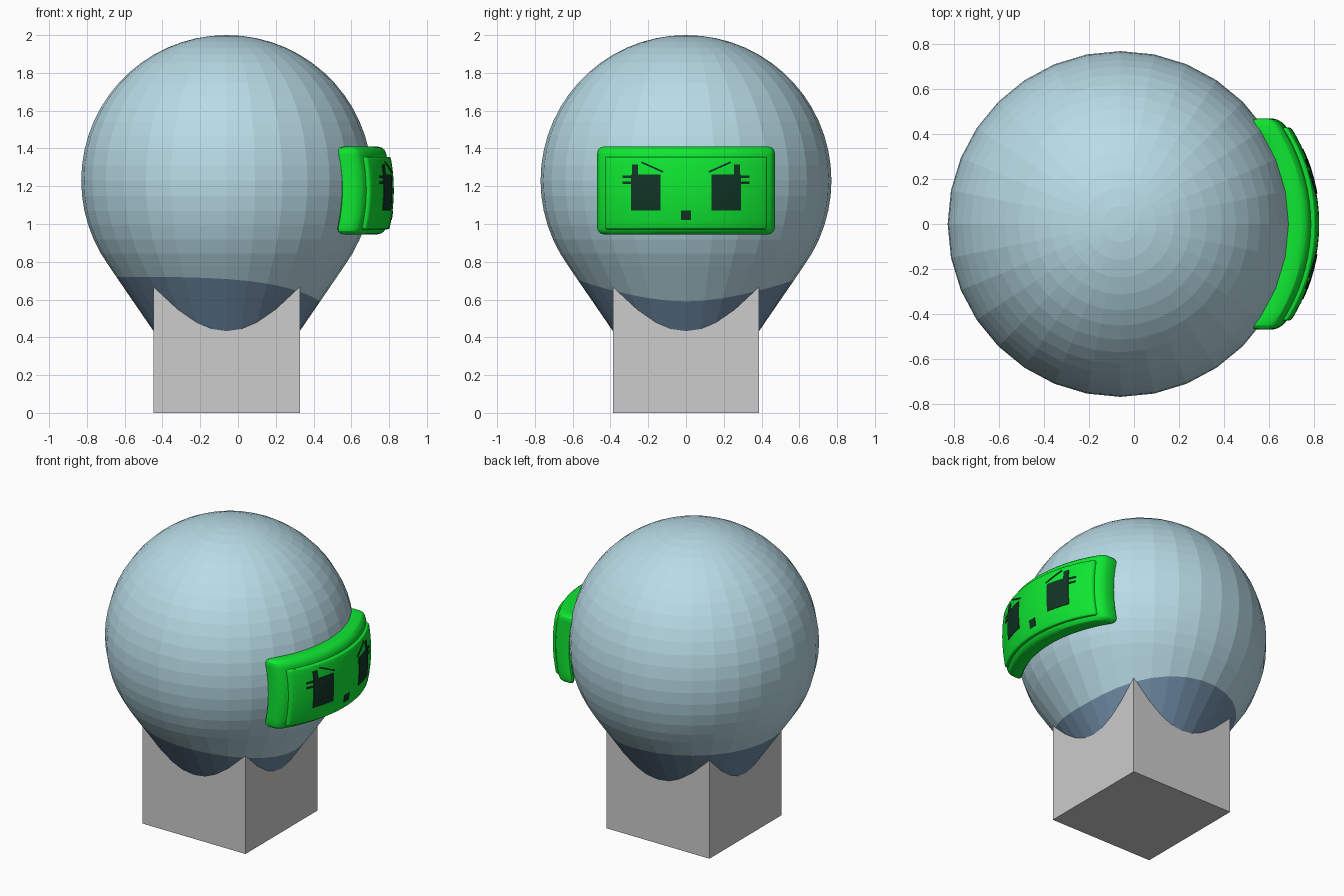
import bpy, bmesh, math
from mathutils import Matrix, Vector

if "Cube" in bpy.data.objects:
    bpy.data.objects.remove(bpy.data.objects["Cube"])


def material(name, rgb):
    m = bpy.data.materials.new(name)
    m.diffuse_color = [((c / 255 + 0.055) / 1.055) ** 2.4 for c in rgb] + [1]
    m.use_nodes = True
    m.node_tree.nodes["Principled BSDF"].inputs["Base Color"].default_value = m.diffuse_color
    return m


PALE = material("pale blue", (184, 219, 230))
SLATE = material("slate blue", (113, 142, 167))
GREY = material("grey", (204, 204, 204))
GREEN = material("bright green", (15, 232, 50))
DARK = material("dark green", (17, 52, 38))


def finish(name, bm, *mats):
    bmesh.ops.recalc_face_normals(bm, faces=bm.faces)
    me = bpy.data.meshes.new(name)
    bm.to_mesh(me)
    bm.free()
    for m in mats:
        me.materials.append(m)
    ob = bpy.data.objects.new(name, me)
    bpy.context.collection.objects.link(ob)
    return ob


def box(bm, lo, hi, turn=0.0):
    """Axis box, optionally turned about x in its own centre."""
    lo, hi = Vector(lo), Vector(hi)
    mat = (Matrix.Translation((lo + hi) / 2) @ Matrix.Rotation(turn, 4, 'X')
           @ Matrix.Diagonal((*(hi - lo), 1)))
    bmesh.ops.create_cube(bm, size=1, matrix=mat)


def bend(bm):
    """Cut into strips, then wrap the flat part around the head."""
    cuts = [((0, -0.45 + 0.05 * i, 0), (0, 1, 0)) for i in range(19)]
    cuts += [((0, 0, 0.97 + 0.05 * i), (0, 0, 1)) for i in range(9)]
    for co, no in cuts:
        geom = bm.verts[:] + bm.edges[:] + bm.faces[:]
        bmesh.ops.bisect_plane(bm, geom=geom, dist=1e-5, plane_co=co, plane_no=no)
    for v in bm.verts:
        y, z = v.co.y, v.co.z
        v.co.x -= 0.8 - math.sqrt(0.64 - y * y) + 0.02 * ((z - 1.18) / 0.19) ** 2


def slab(name, half, z0, z1, x0, x1, bevel, mat):
    bm = bmesh.new()
    box(bm, (x0, -half, z0), (x1, half, z1))
    bmesh.ops.bevel(bm, geom=bm.edges[:], offset=bevel, segments=3,
                    profile=0.5, affect='EDGES')
    bend(bm)
    ob = finish(name, bm, mat)
    bpy.ops.object.select_all(action='DESELECT')
    ob.select_set(True)
    bpy.context.view_layer.objects.active = ob
    bpy.ops.object.shade_smooth_by_angle(angle=math.radians(25))


# Head: turned bulb, sphere above running into a cone, sloping colour line
N, CX, CZ, R = 32, -0.06, 1.23, 0.77
bm = bmesh.new()


def cone_r(z):
    return 0.385 + 0.686 * (z - 0.43)


def ring(profile):
    out = []
    for i in range(N):
        a = 2 * math.pi * i / N
        r, z = profile(math.cos(a))
        out.append(bm.verts.new((CX + r * math.cos(a), r * math.sin(a), z)))
    return out


def line(c):
    z = 0.72 - 0.13 * ((1 + c) / 2) ** 3.5
    return cone_r(z), z


rings = []
for k in range(1, 22):
    t = math.radians(6 * k)
    rings.append(ring(lambda c, t=t: (R * math.sin(t), CZ + R * math.cos(t))))
rings.append(ring(line))
rings.append(ring(lambda c: (cone_r(0.43), 0.43)))
rings.append(ring(lambda c: (cone_r(0.32), 0.32)))
top = bm.verts.new((CX, 0, CZ + R))
for i in range(N):
    j = (i + 1) % N
    bm.faces.new((top, rings[0][i], rings[0][j]))
    for k in range(len(rings) - 1):
        f = bm.faces.new((rings[k][i], rings[k + 1][i], rings[k + 1][j], rings[k][j]))
        f.material_index = 1 if k >= 21 else 0
bm.faces.new(rings[-1]).material_index = 1
finish("head", bm, PALE, SLATE)

# Square neck block
bm = bmesh.new()
box(bm, (CX - 0.387, -0.387, 0), (CX + 0.387, 0.387, 0.68))
finish("neck_block", bm, GREY)

# Visor: frame and raised screen, wrapped around the head
slab("visor_frame", 0.47, 0.945, 1.41, 0.685, 0.805, 0.035, GREEN)
slab("visor_screen", 0.43, 0.972, 1.355, 0.76, 0.825, 0.010, GREEN)

# Face markings: thin dark plates (y0, z0, y1, z1, turn), mirrored in y
bm = bmesh.new()
X0, X1 = 0.8215, 0.8285
marks = [(0.135, 1.072, 0.29, 1.262, 0),     # eye
         (0.254, 1.262, 0.287, 1.315, 0),    # upper lash
         (0.29, 1.244, 0.335, 1.256, 0),     # side lashes
         (0.29, 1.212, 0.335, 1.224, 0),
         (0.116, 1.297, 0.242, 1.306, math.atan2(0.053, 0.118))]  # brow
for y0, z0, y1, z1, turn in marks:
    box(bm, (X0, y0, z0), (X1, y1, z1), turn)
    box(bm, (X0, -y1, z0), (X1, -y0, z1), -turn)
box(bm, (X0, -0.026, 1.02), (X1, 0.026, 1.071))  # mouth
bend(bm)
finish("face_markings", bm, DARK)
